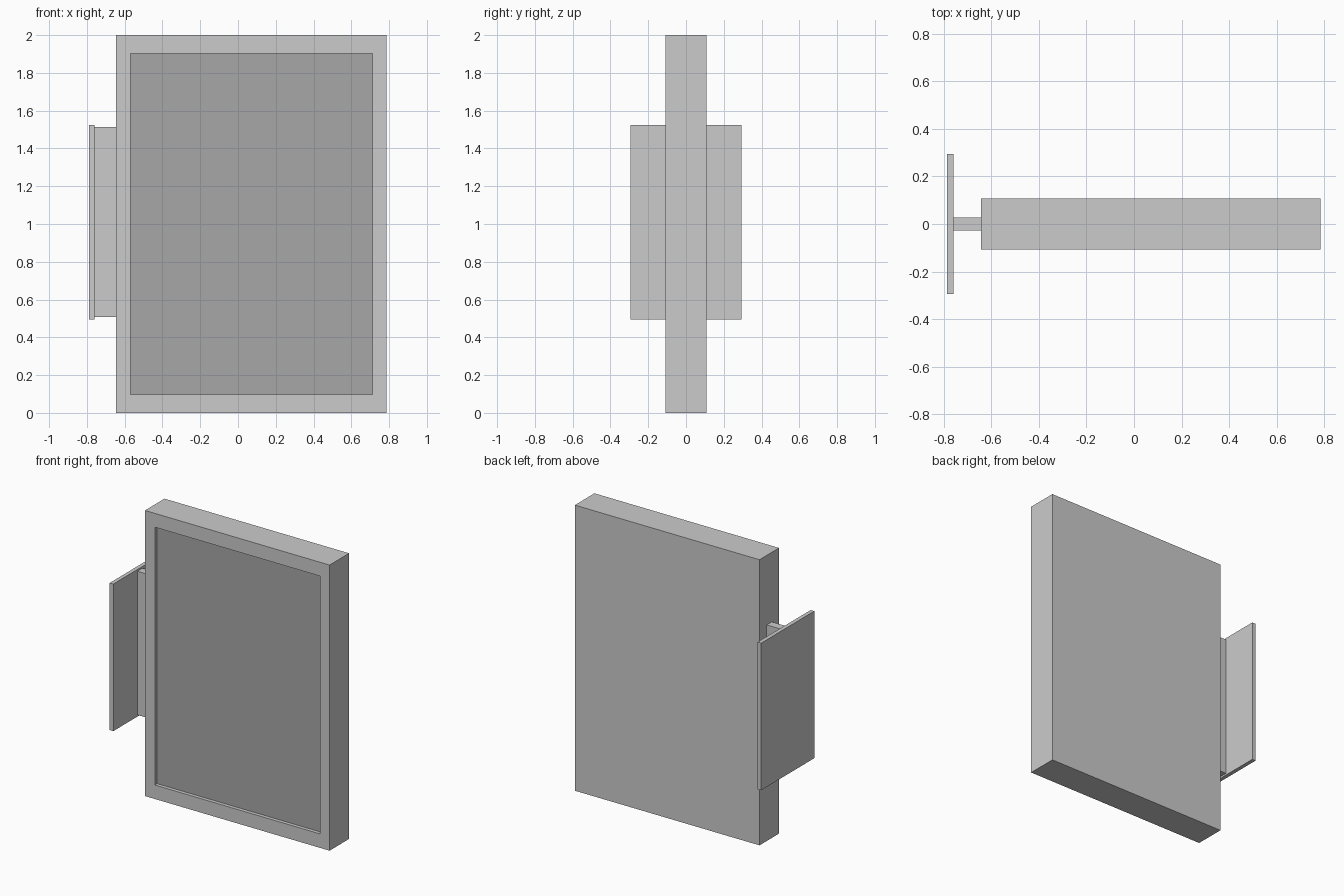
import bpy, bmesh
from mathutils import Vector

if "Cube" in bpy.data.objects:
    bpy.data.objects.remove(bpy.data.objects["Cube"])


def grey(name, value):
    mat = bpy.data.materials.new(name)
    mat.diffuse_color = (value, value, value, 1)
    mat.use_nodes = True
    mat.node_tree.nodes["Principled BSDF"].inputs["Base Color"].default_value = mat.diffuse_color
    return mat


casing_grey = grey("casing_grey", 0.56)
panel_grey = grey("panel_grey", 0.39)


def box(name, lo, hi):
    """Axis-aligned box from its two opposite corners."""
    lo, hi = Vector(lo), Vector(hi)
    bm = bmesh.new()
    bmesh.ops.create_cube(bm, size=1)
    for v in bm.verts:
        v.co = Vector([(lo[i] + hi[i]) / 2 + v.co[i] * (hi[i] - lo[i]) for i in range(3)])
    mesh = bpy.data.meshes.new(name)
    bm.to_mesh(mesh)
    bm.free()
    mesh.materials.append(casing_grey)
    obj = bpy.data.objects.new(name, mesh)
    bpy.context.collection.objects.link(obj)
    return obj


# Display cabinet with a shallow, darker recessed front panel
cabinet = box("cabinet", (-0.645, -0.108, 0), (0.785, 0.108, 2))
cabinet.data.materials.append(panel_grey)
bm = bmesh.new()
bm.from_mesh(cabinet.data)
bm.faces.ensure_lookup_table()
front = min(bm.faces, key=lambda f: f.calc_center_median().y)


def fit_front(y):
    """Move the front face's corners onto the recess outline at depth y."""
    for v in front.verts:
        v.co = (-0.568 if v.co.x < 0.07 else 0.711, y,
                0.098 if v.co.z < 1 else 1.903)


bmesh.ops.inset_region(bm, faces=[front], thickness=0.05)
fit_front(-0.108)
bmesh.ops.inset_region(bm, faces=[front], thickness=0.001)
fit_front(-0.083)
front.material_index = 1
bm.to_mesh(cabinet.data)
bm.free()

# Wall bracket: narrow web joining the cabinet to a flat mounting plate
box("bracket_web", (-0.760, -0.028, 0.507), (-0.645, 0.028, 1.513))
box("mounting_plate", (-0.788, -0.294, 0.495), (-0.760, 0.294, 1.525))
